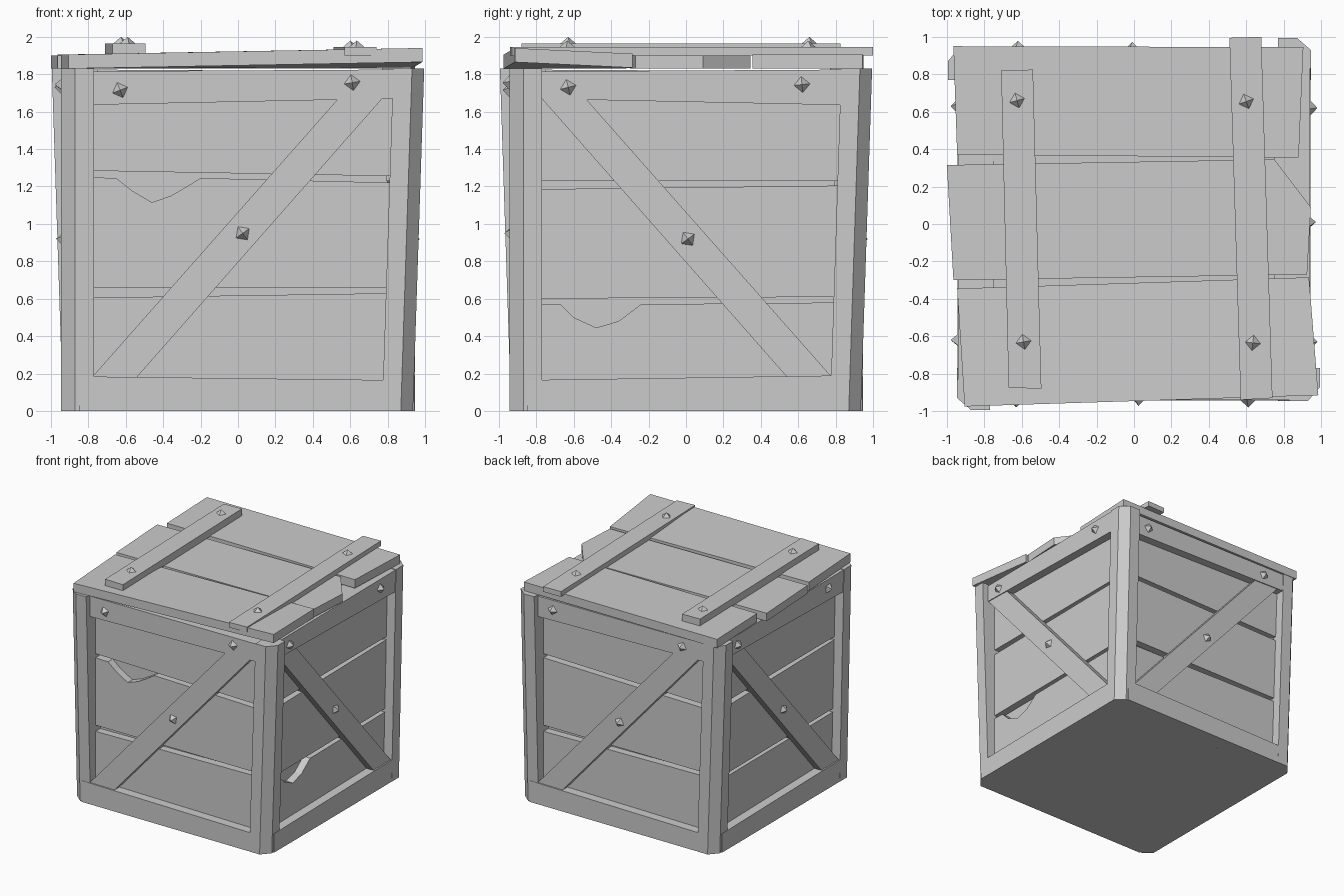
import bpy
import bmesh
import random
from math import pi, radians
from mathutils import Matrix, Vector

random.seed(4)
cube = bpy.data.objects.get("Cube")
if cube:
    bpy.data.objects.remove(cube, do_unlink=True)

grey = bpy.data.materials.new("plain_grey")
grey.use_nodes = True
colour = (0.6, 0.6, 0.6, 1)
grey.diffuse_color = colour
grey.node_tree.nodes["Principled BSDF"].inputs["Base Color"].default_value = colour


def loft(name, ring_a, ring_b, matrix=Matrix()):
    """Solid between two matching rings of points."""
    bm = bmesh.new()
    a = [bm.verts.new(matrix @ Vector(p)) for p in ring_a]
    b = [bm.verts.new(matrix @ Vector(p)) for p in ring_b]
    bm.faces.new(a)
    bm.faces.new(b)
    for i in range(len(a)):
        j = (i + 1) % len(a)
        bm.faces.new((a[i], a[j], b[j], b[i]))
    bmesh.ops.recalc_face_normals(bm, faces=bm.faces)
    return finish(name, bm)


def finish(name, bm):
    mesh = bpy.data.meshes.new(name)
    bm.to_mesh(mesh)
    bm.free()
    mesh.materials.append(grey)
    obj = bpy.data.objects.new(name, mesh)
    bpy.context.collection.objects.link(obj)
    return obj


def upright(name, outline, outer, inner, turn):
    """Board on a wall: outline in (along, height), between two depths."""
    return loft(name, [(u, -outer, z) for u, z in outline],
                [(u, -inner, z) for u, z in outline], turn)


def flat(name, outline, low, high, lift=()):
    """Board lying flat; lift raises single corners."""
    rise = list(lift) + [0] * (len(outline) - len(lift))
    return loft(name, [(x, y, low + r) for (x, y), r in zip(outline, rise)],
                [(x, y, high + r) for (x, y), r in zip(outline, rise)])


def stud(name, matrix, height=0.04):
    """Four-sided pointed nail head on the local z axis."""
    bm = bmesh.new()
    spin = Matrix.Rotation(random.uniform(0, pi / 2), 4, "Z")
    bmesh.ops.create_cone(bm, cap_ends=True, segments=4, radius1=0.065, radius2=0,
                          depth=height + 0.02,
                          matrix=matrix @ spin @ Matrix.Translation((0, 0, height / 2 - 0.01)))
    return finish(name, bm)


# Inner box behind the planks
square = [(-0.8, -0.8), (0.8, -0.8), (0.8, 0.8), (-0.8, 0.8)]
flat("inner_box", square, 0, 1.81)

# Corner post section, and how far its top leans outwards
post = [(0.935, -0.87), (0.87, -0.945), (0.77, -0.945), (0.77, -0.77), (0.935, -0.77)]
lean = 0.06

# Gaps between planks: (lower edge left, right, upper edge left, right)
front_gaps = [(0.605, 0.63, 0.66, 0.66), (1.25, 1.22, 1.285, 1.255)]
side_gaps = [(0.575, 0.58, 0.6, 0.61), (1.185, 1.205, 1.23, 1.23)]
# Broken plank edges, listed from right to left
front_break = [(-0.2, 1.245), (-0.29, 1.19), (-0.36, 1.15), (-0.46, 1.115),
               (-0.57, 1.18), (-0.65, 1.245)]
side_break = [(-0.24, 0.57), (-0.36, 0.48), (-0.48, 0.445), (-0.6, 0.5), (-0.67, 0.57)]

for k, side in enumerate(["front", "right", "back", "left"]):
    turn = Matrix.Rotation(k * pi / 2, 4, "Z")
    facing_x = k % 2 == 1
    loft(side + "_corner_post", [(x, y, 0) for x, y in post],
         [(x + lean, y, 1.83) for x, y in post], turn)

    # Top and bottom rails
    left_z, right_z = (1.67, 1.635) if facing_x else (1.635, 1.67)
    upright(side + "_top_rail", [(-0.85, left_z), (0.85, right_z), (0.85, 1.825), (-0.85, 1.815)],
            0.94, 0.75, turn)
    low_l, low_r = (0.165, 0.19) if facing_x else (0.185, 0.165)
    upright(side + "_bottom_rail", [(-0.85, 0), (0.85, 0), (0.85, low_r), (-0.85, low_l)],
            0.944, 0.75, turn)

    # Three recessed planks
    gaps = side_gaps if facing_x else front_gaps
    broken = {"front": (1, front_break), "right": (0, side_break)}.get(side, (None, []))
    edges = [(0, 0, 0.1, 0.1)] + gaps + [(1.8, 1.8, 0, 0)]
    for i in range(3):
        floor_l, floor_r = edges[i][2:]
        top_l, top_r = edges[i + 1][:2]
        notch = broken[1] if broken[0] == i else []
        upright(f"{side}_plank_{i}", [(-0.84, floor_l), (0.84, floor_r), (0.84, top_r)]
                + notch + [(-0.84, top_l)], 0.865, 0.79, turn)

    # Diagonal brace
    flip = -1 if facing_x else 1
    brace = [(-0.79, 0.17), (-0.55, 0.17), (0.78, 1.68), (0.545, 1.68)]
    upright(side + "_brace", [(flip * u, z) for u, z in brace], 0.932, 0.8, turn)

    # Studs on rail and brace
    spots = [(-0.63, 1.73), (0.62, 1.745), (0.01, 0.92)]
    if side == "front":
        spots = [(-0.63, 1.715), (0.61, 1.755), (0.025, 0.95)]
    for n, (u, z) in enumerate(spots):
        depth = 0.94 if n < 2 else 0.932
        stud(f"{side}_stud_{n}", turn @ Matrix.Translation((u, -depth, z))
             @ Matrix.Rotation(radians(90), 4, "X"))

# Lid planks
flat("lid_front_plank", [(0.985, -0.915), (0.935, -0.285), (-0.945, -0.345), (-0.905, -0.975)],
     1.83, 1.905, (0.035, 0.005))
flat("lid_middle_plank", [(-1, 0.315), (-0.965, -0.3), (0.925, -0.27), (0.945, 0.09), (0.75, 0.345)],
     1.83, 1.9)
flat("lid_back_plank", [(-0.965, 0.95), (0.905, 0.945), (0.88, 0.355), (-0.945, 0.37)],
     1.83, 1.905)

# Lid straps with studs
flat("lid_left_strap", [(-0.71, 0.82), (-0.54, 0.825), (-0.495, -0.88), (-0.67, -0.875)], 1.9, 1.965)
flat("lid_right_strap", [(0.51, 0.995), (0.68, 1), (0.74, -0.93), (0.57, -0.94)], 1.9, 1.945)
for n, (x, y, z) in enumerate([(-0.625, 0.66, 1.965), (-0.59, -0.63, 1.965),
                               (0.6, 0.655, 1.945), (0.635, -0.635, 1.945)]):
    stud(f"lid_stud_{n}", Matrix.Translation((x, y, z)), 0.035)
